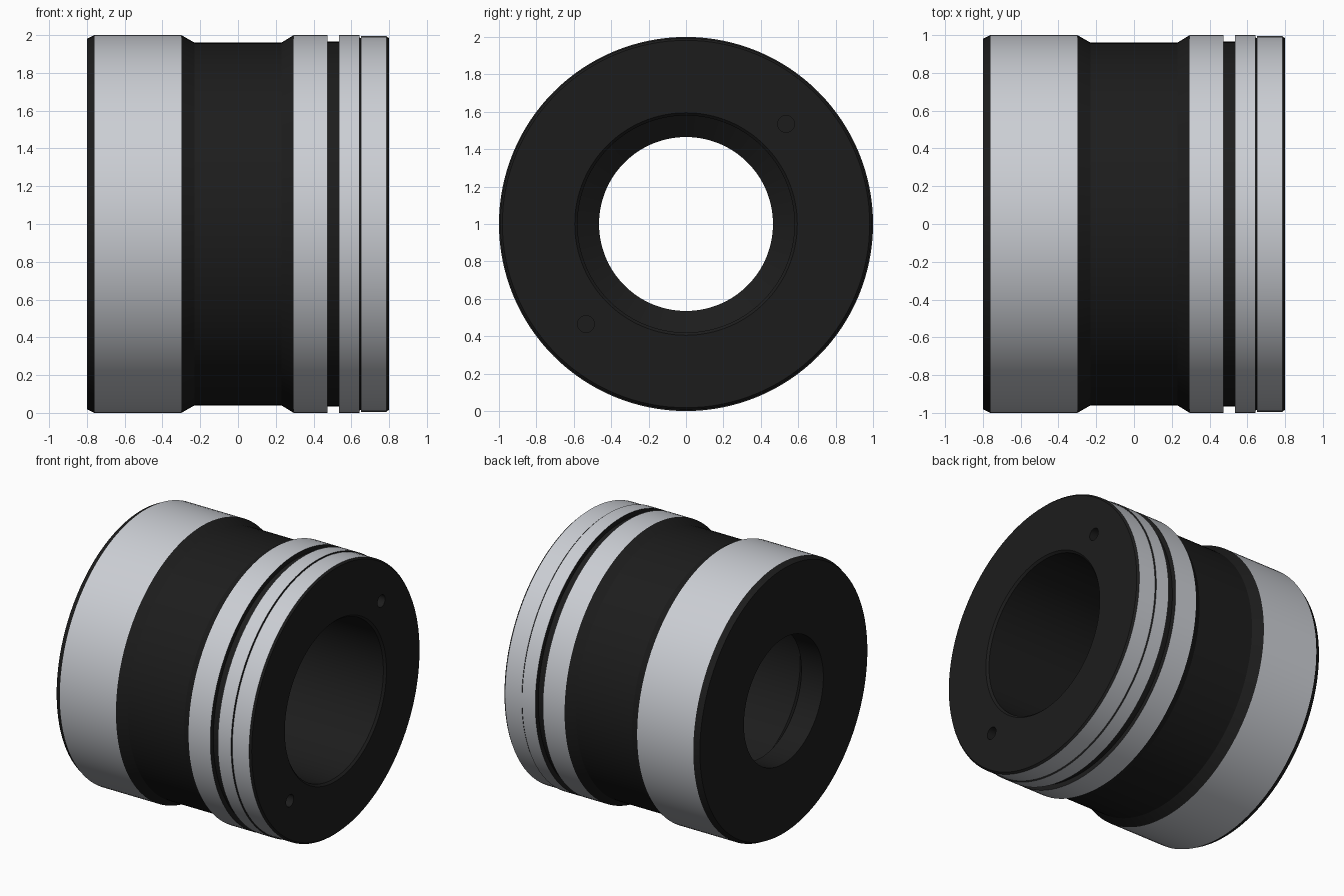
import bpy, bmesh, math
from mathutils import Matrix

if "Cube" in bpy.data.objects:
    bpy.data.objects.remove(bpy.data.objects["Cube"])

SIDES = 128


def material(name, colour):
    m = bpy.data.materials.new(name)
    m.diffuse_color = (*colour, 1)
    m.use_nodes = True
    m.node_tree.nodes["Principled BSDF"].inputs["Base Color"].default_value = m.diffuse_color
    return m


black = material("black", (0.012, 0.012, 0.012))
grey = material("ground_steel", (0.6, 0.62, 0.66))


def finish(name, bm):
    bmesh.ops.recalc_face_normals(bm, faces=bm.faces)
    mesh = bpy.data.meshes.new(name)
    bm.to_mesh(mesh)
    bm.free()
    mesh.materials.append(black)
    mesh.materials.append(grey)
    ob = bpy.data.objects.new(name, mesh)
    bpy.context.collection.objects.link(ob)
    return ob


def lathe(name, profile):
    """Revolve a closed (x, radius, material) profile about the x axis at z = 1."""
    bm = bmesh.new()
    rings = []
    for x, r, _ in profile:
        angles = [2 * math.pi * k / SIDES for k in range(SIDES)]
        rings.append([bm.verts.new((x, r * math.sin(a), 1 + r * math.cos(a))) for a in angles])
    for i, (_, _, mat) in enumerate(profile):
        a, b = rings[i], rings[(i + 1) % len(rings)]
        for k in range(SIDES):
            j = (k + 1) % SIDES
            bm.faces.new((a[k], a[j], b[j], b[k])).material_index = mat
    return finish(name, bm)


# Spool body: outer lands, waist and grooves, then the stepped bore.
# The third value colours the strip that starts at that point (1 = ground steel).
body = lathe("spool_body", [
    (-0.80, 0.98, 0), (-0.76, 1.00, 1),                        # left chamfer, wide land
    (-0.30, 1.00, 0), (-0.23, 0.96, 0), (0.23, 0.96, 0),       # waist
    (0.295, 1.00, 1), (0.473, 1.00, 0),                        # middle land
    (0.473, 0.965, 0), (0.535, 0.965, 0),                      # ring groove
    (0.535, 1.00, 1), (0.643, 1.00, 0),                        # narrow land
    (0.645, 0.985, 0), (0.65, 0.985, 0),                       # seam
    (0.65, 0.994, 1), (0.787, 0.994, 0), (0.80, 0.982, 0),     # end land
    (0.80, 0.595, 0), (0.785, 0.58, 0),                        # bore mouth
    (-0.53, 0.58, 0), (-0.62, 0.465, 0), (-0.80, 0.465, 0),    # taper and small bore
])

# Two blind pin holes in the right face, opposite each other
bm = bmesh.new()
for s in (1, -1):
    place = Matrix.Translation((0.8, s * 0.535, 1 + s * 0.535)) @ Matrix.Rotation(math.pi / 2, 4, 'Y')
    bmesh.ops.create_cone(bm, cap_ends=True, segments=32, radius1=0.045, radius2=0.045,
                          depth=0.3, matrix=place)
cutter = finish("pin_hole_cutter", bm)
cutter.hide_render = True
cutter.hide_viewport = False

bpy.context.view_layer.objects.active = body
body.select_set(True)
mod = body.modifiers.new("pin_holes", 'BOOLEAN')
mod.operation = 'DIFFERENCE'
mod.object = cutter
mod.solver = 'EXACT'
bpy.ops.object.modifier_apply(modifier=mod.name)
bpy.data.objects.remove(cutter)
bpy.ops.object.shade_smooth_by_angle(angle=math.radians(25))
